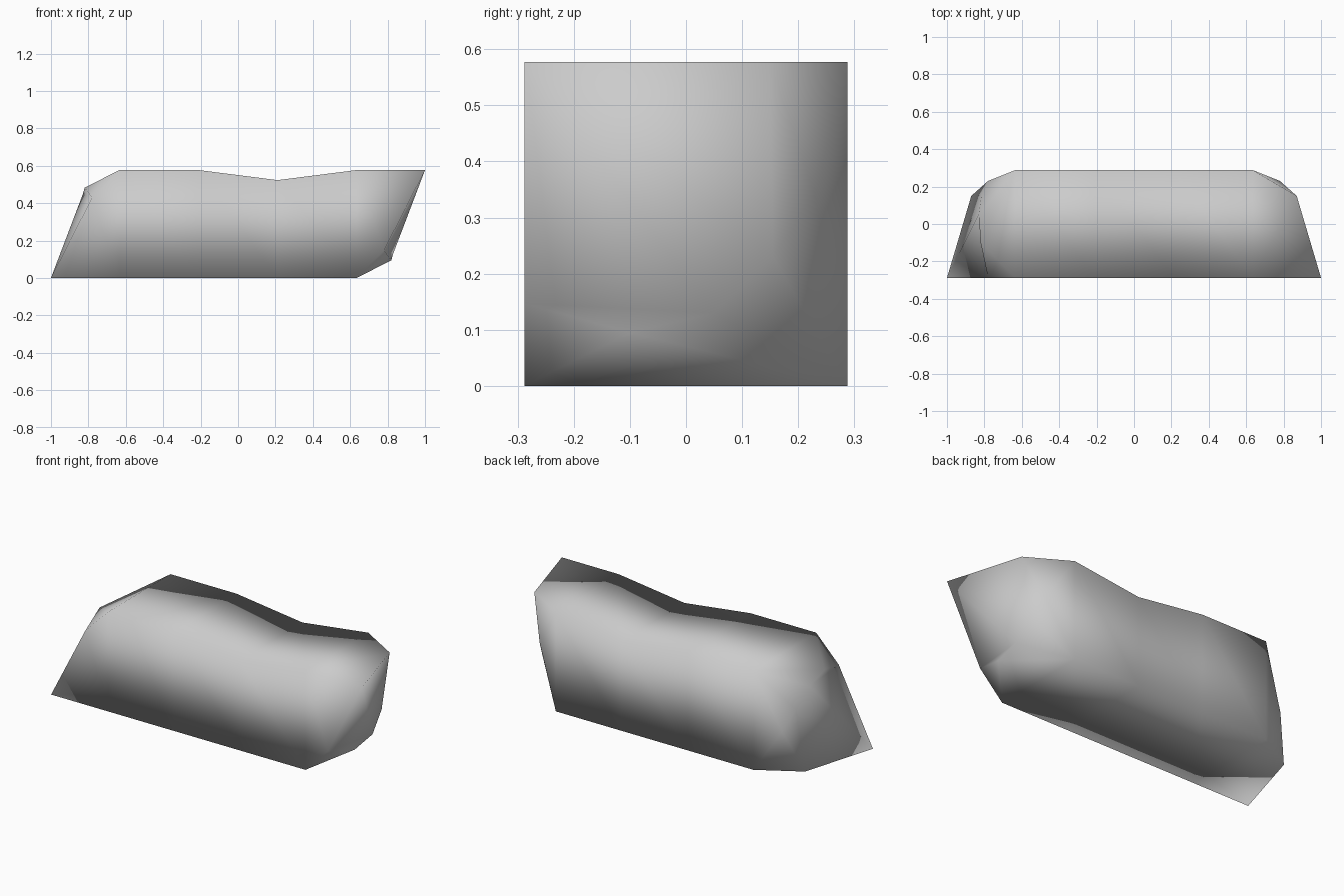
import bpy
import bmesh

cube = bpy.data.objects.get("Cube")
if cube:
    bpy.data.objects.remove(cube, do_unlink=True)

HALF, TOP, BODY = 0.288, 0.577, 0.635   # half depth, height, half length of the bar

grey = bpy.data.materials.new("plain grey")
grey.use_nodes = True
colour = (0.6, 0.6, 0.6, 1)
grey.diffuse_color = colour
grey.node_tree.nodes["Principled BSDF"].inputs["Base Color"].default_value = colour

bm = bmesh.new()

# Square bar with one sagging station along the top
stations = [(-BODY, TOP), (-BODY / 3, TOP), (BODY / 3, 0.523), (BODY, TOP)]
rings = []
for x, top in stations:
    section = [(-HALF, 0), (HALF, 0), (HALF, top), (-HALF, top)]
    rings.append([bm.verts.new((x, y, z)) for y, z in section])
for a, b in zip(rings, rings[1:]):
    for i in range(4):
        j = (i + 1) % 4
        bm.faces.new((a[i], a[j], b[j], b[i]))


# Pointed end: flat top and front flaps, a hollowed ridge, and a tapering underside
def add_end(ring, turned):
    def vert(x, y, z):
        return bm.verts.new((-x, y, TOP - z) if turned else (x, y, z))

    front_low, back_low, back_top, front_top = ring
    if turned:
        front_low, back_low, back_top, front_top = front_top, back_top, back_low, front_low
    shoulder = vert(0.87, 0.15, TOP)
    tip = vert(1, -HALF, TOP)
    cheek = vert(0.78, -HALF, 0.147)
    ridge = [front_low, vert(0.82, -0.1, 0.095), vert(0.83, 0.05, 0.13),
             vert(0.815, 0.155, 0.23), vert(0.78, 0.23, 0.34), back_top]
    bm.faces.new((front_top, back_top, shoulder, tip))
    bm.faces.new((front_top, front_low, cheek, tip))
    # Underside fan
    for a, b in zip(ridge, ridge[1:]):
        bm.faces.new((back_low, a, b))
    # Upper side, each ridge edge joined to its flap corner
    for a, b, corner in zip(ridge, ridge[1:], (cheek, cheek, tip, shoulder, shoulder)):
        bm.faces.new((corner, a, b))
    bm.faces.new((cheek, tip, ridge[2]))
    bm.faces.new((tip, shoulder, ridge[3]))


add_end(rings[-1], False)
add_end(rings[0], True)

bmesh.ops.recalc_face_normals(bm, faces=bm.faces)
for face in bm.faces:
    face.smooth = True

mesh = bpy.data.meshes.new("twisted_bar")
bm.to_mesh(mesh)
bm.free()
mesh.materials.append(grey)
bar = bpy.data.objects.new("twisted_bar", mesh)
bpy.context.collection.objects.link(bar)
